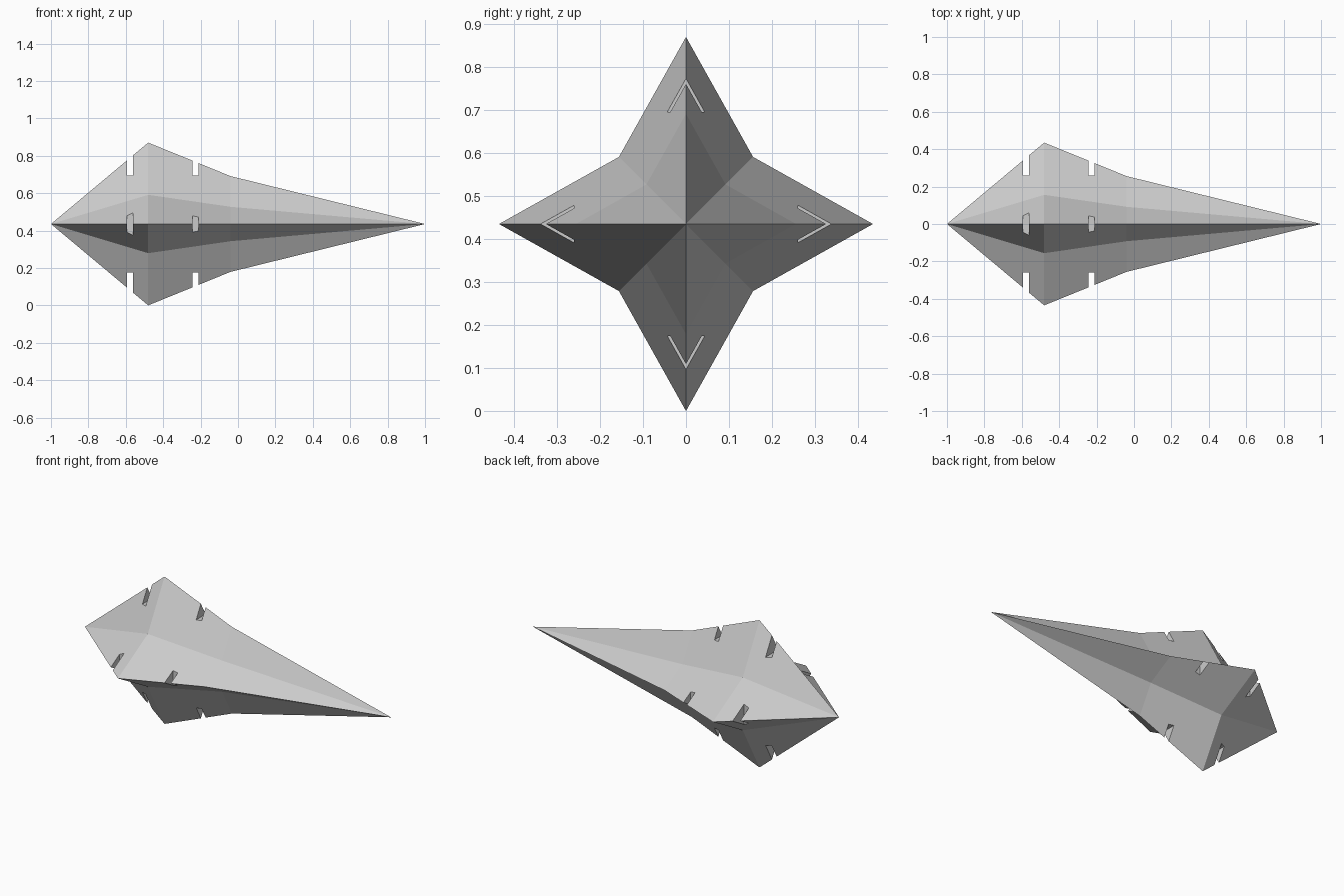
import bpy, bmesh
from math import cos, sin, pi, sqrt
from mathutils import Matrix, Vector

if "Cube" in bpy.data.objects:
    bpy.data.objects.remove(bpy.data.objects["Cube"])

CENTRE = 0.435


def make_object(name, bm):
    bmesh.ops.recalc_face_normals(bm, faces=bm.faces[:])
    mesh = bpy.data.meshes.new(name)
    bm.to_mesh(mesh)
    bm.free()
    obj = bpy.data.objects.new(name, mesh)
    bpy.context.collection.objects.link(obj)
    return obj


# Four-pointed star body, lofted between two end tips
bm = bmesh.new()
rings = []
for x, ridge, valley in [(-0.48, 0.435, 0.156), (-0.04, 0.256, 0.092)]:
    ring = []
    for i in range(8):
        r = ridge if i % 2 == 0 else valley * sqrt(2)
        a = i * pi / 4
        ring.append(bm.verts.new((x, r * cos(a), CENTRE + r * sin(a))))
    rings.append(ring)
tail = bm.verts.new((-1, 0, CENTRE))
nose = bm.verts.new((1, 0, CENTRE))
for i in range(8):
    j = (i + 1) % 8
    bm.faces.new((tail, rings[0][i], rings[0][j]))
    bm.faces.new((rings[0][i], rings[1][i], rings[1][j], rings[0][j]))
    bm.faces.new((rings[1][i], nose, rings[1][j]))
body = make_object("star_dart_body", bm)

# Slot cutters: two slots across each of the four ridges
bm = bmesh.new()
for k in range(4):
    turn = Matrix.Translation((0, 0, CENTRE)) @ Matrix.Rotation(k * pi / 2, 4, 'X')
    for x in (-0.577, -0.227):
        place = Matrix.Translation((x, 0, 0.38)) @ Matrix.Diagonal(Vector((0.031, 0.2, 0.24, 1)))
        bmesh.ops.create_cube(bm, size=1, matrix=turn @ place)
cutter = make_object("slot_cutter", bm)

# Cut the slots, then remove the helper
mod = body.modifiers.new("slots", 'BOOLEAN')
mod.operation = 'DIFFERENCE'
mod.solver = 'EXACT'
mod.object = cutter
bpy.context.view_layer.objects.active = body
bpy.ops.object.modifier_apply(modifier=mod.name)
bpy.data.objects.remove(cutter)
